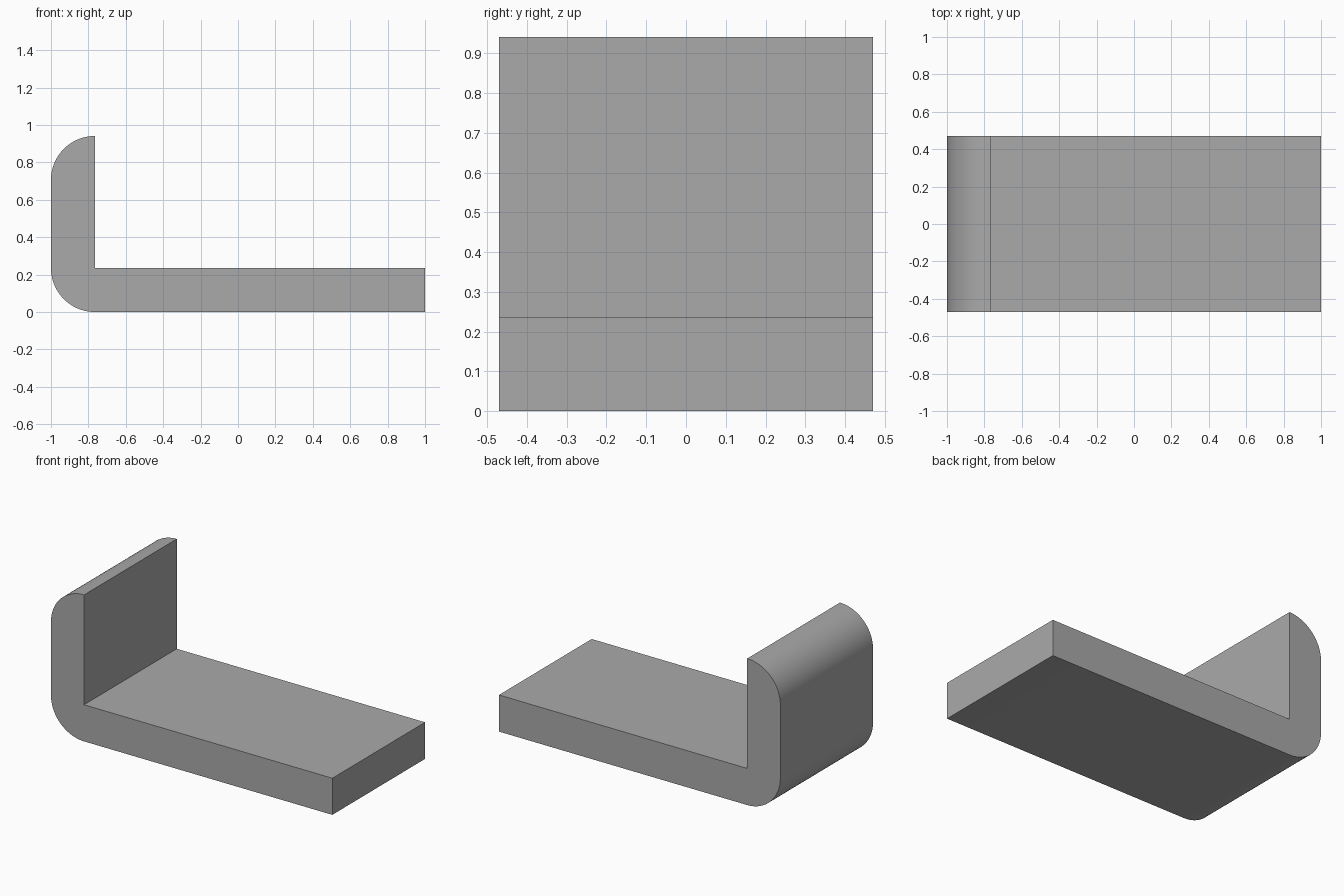
import bpy, bmesh, math

cube = bpy.data.objects.get("Cube")
if cube:
    bpy.data.objects.remove(cube, do_unlink=True)

T = 2 / 8.5            # plate thickness, also the corner radius
HEIGHT = WIDTH = 4 * T
STEPS = 24

grey = bpy.data.materials.new("plain grey")
color = (0.4, 0.4, 0.4, 1)
grey.diffuse_color = color
grey.use_nodes = True
grey.node_tree.nodes["Principled BSDF"].inputs["Base Color"].default_value = color


def arc(cx, cz, start, end):
    """Points on a rounded corner, angles in degrees."""
    angles = [math.radians(start + (end - start) * i / STEPS) for i in range(STEPS + 1)]
    return [(cx + T * math.cos(a), cz + T * math.sin(a)) for a in angles]


# L-shaped side profile: base, inner corner, upright with two rounded outer corners
inner = T - 1
profile = [(1, 0), (1, T), (inner, T)]
profile += arc(inner, HEIGHT - T, 90, 180)
profile += arc(inner, T, 180, 270)

# Extrude the profile across the width
bm = bmesh.new()
face = bm.faces.new([bm.verts.new((x, -WIDTH / 2, z)) for x, z in profile])
result = bmesh.ops.extrude_face_region(bm, geom=[face])
verts = [v for v in result["geom"] if isinstance(v, bmesh.types.BMVert)]
bmesh.ops.translate(bm, verts=verts, vec=(0, WIDTH, 0))
bmesh.ops.recalc_face_normals(bm, faces=bm.faces)

mesh = bpy.data.meshes.new("angle_bracket")
bm.to_mesh(mesh)
bm.free()
mesh.materials.append(grey)
bracket = bpy.data.objects.new("angle_bracket", mesh)
bpy.context.collection.objects.link(bracket)

# Smooth the rounded corners, keep the flat edges crisp
bpy.ops.object.select_all(action="DESELECT")
bracket.select_set(True)
bpy.context.view_layer.objects.active = bracket
bpy.ops.object.shade_smooth_by_angle(angle=math.radians(30))
